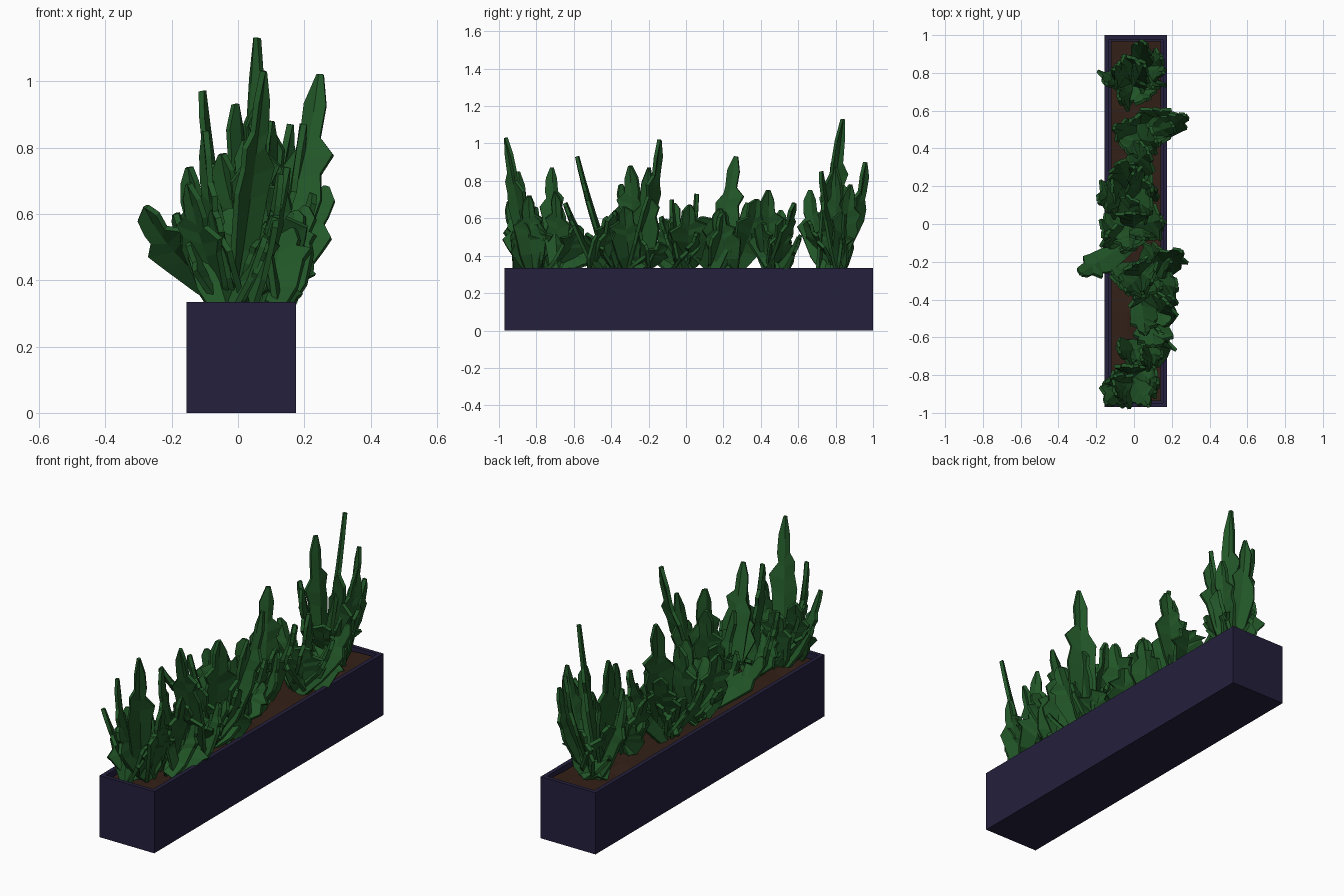
import bpy, bmesh, math, random
from mathutils import Vector

if "Cube" in bpy.data.objects:
    bpy.data.objects.remove(bpy.data.objects["Cube"])

random.seed(7)


def material(name, rgb):
    m = bpy.data.materials.new(name)
    m.diffuse_color = (*rgb, 1)
    m.use_nodes = True
    m.node_tree.nodes["Principled BSDF"].inputs["Base Color"].default_value = m.diffuse_color
    return m


BOX = material("dark_box", (0.017, 0.014, 0.046))
SOIL = material("brown_soil", (0.033, 0.015, 0.009))
LEAF = material("leaf_green", (0.016, 0.095, 0.021))


def finish(bm, name, mat):
    bmesh.ops.recalc_face_normals(bm, faces=bm.faces)
    me = bpy.data.meshes.new(name)
    bm.to_mesh(me)
    bm.free()
    me.materials.append(mat)
    ob = bpy.data.objects.new(name, me)
    bpy.context.collection.objects.link(ob)
    return ob


# Planter box with a raised rim
CX, CY, W, L, H, RIM = 0.01, 0.015, 0.33, 1.97, 0.335, 0.032
bm = bmesh.new()
bmesh.ops.create_cube(bm, size=1)
for v in bm.verts:
    v.co = (CX + v.co.x * W, CY + v.co.y * L, (v.co.z + 0.5) * H)
top = max(bm.faces, key=lambda f: f.calc_center_median().z)
bmesh.ops.inset_region(bm, faces=[top], thickness=RIM)
inner = bmesh.ops.extrude_face_region(bm, geom=[top])
bmesh.ops.delete(bm, geom=[top], context='FACES_ONLY')
for v in inner["geom"]:
    if isinstance(v, bmesh.types.BMVert):
        v.co.z = 0.25
finish(bm, "planter_box", BOX)

# Slightly uneven soil
bm = bmesh.new()
bmesh.ops.create_grid(bm, x_segments=3, y_segments=16, size=0.5)
for v in bm.verts:
    v.co = (CX + v.co.x * (W - 2 * RIM), CY + v.co.y * (L - 2 * RIM),
            0.312 + random.uniform(-0.01, 0.01))
finish(bm, "soil", SOIL)

# Leaf outline: (position along leaf, left width, right width), with teeth
OUTLINE = [(0, .4, .4), (.28, .85, .75), (.5, 1.05, .95), (.6, .75, 1.1),
           (.68, .95, .5), (.74, .4, .55), (.86, .38, .5), (1, .12, .1)]


def leaf(bm, base, tip, width):
    base, tip = Vector(base), Vector(tip)
    ctrl = base.lerp(tip, random.uniform(.55, .95))
    ctrl.z = base.z + (tip.z - base.z) * random.uniform(.3, .5)
    lean = tip - base
    angle = math.atan2(lean.y, lean.x) + math.pi / 2 + random.uniform(-.8, .8)
    side = Vector((math.cos(angle), math.sin(angle), 0))
    flip = random.random() < .5
    rows = []
    for t, a, b in OUTLINE:
        if flip:
            a, b = b, a
        p = base * (1 - t) ** 2 + ctrl * 2 * t * (1 - t) + tip * t * t
        tangent = ((ctrl - base) * (1 - t) + (tip - ctrl) * t).normalized()
        s = (side - tangent * side.dot(tangent)).normalized()
        n = tangent.cross(s)
        h = width * 0.58
        j = random.uniform(.85, 1.15)
        # the sides sweep forward of the fold so the teeth point at the tip
        fwd = tangent * h * (.35 if .4 < t < .9 else 0)
        rows.append([bm.verts.new(p - s * h * a * j + fwd),
                     bm.verts.new(p + n * h * .4 * (1 - .8 * t)),
                     bm.verts.new(p + s * h * b * j + fwd)])
    for r0, r1 in zip(rows, rows[1:]):
        for i in range(2):
            bm.faces.new((r0[i], r0[i + 1], r1[i + 1], r1[i]))


def plant(name, x, y, tips, fillers=5):
    bm = bmesh.new()

    def root():
        return (x + random.uniform(-.05, .05), y + random.uniform(-.06, .06), 0.3)

    for tx, ty, tz, w in tips:
        leaf(bm, root(), (tx, ty, tz), w)
    # short broad leaves around the foot
    for i in range(fillers):
        a = 2 * math.pi * (i + random.random() * .7) / fillers
        r = random.uniform(.09, .17)
        tx = min(max(x + r * math.cos(a), -.17), .18)
        ty = min(max(y + r * math.sin(a), -.92), .92)
        leaf(bm, root(), (tx, ty, random.uniform(.46, .64)), random.uniform(.12, .18))
    ob = finish(bm, name, LEAF)
    mod = ob.modifiers.new("thickness", 'SOLIDIFY')
    mod.thickness = 0.018
    mod.offset = 0


# Plants from front to back: root position, then leaf tips and widths
plant("plant_1", 0.0, -0.84, [
    (.08, -.965, 1.03, .11), (-.15, -.95, .69, .13), (-.1, -.9, .85, .12),
    (.13, -.84, .72, .13), (-.1, -.8, .66, .14)])
plant("plant_2", 0.06, -0.71, [
    (.04, -.72, .87, .12), (.15, -.7, .74, .11), (-.08, -.68, .66, .13),
    (.1, -.52, .42, .15)], 3)
plant("plant_3", 0.08, -0.45, [
    (.1, -.65, .68, .17), (.06, -.585, .93, .13), (.21, -.39, .62, .14)], 3)
plant("plant_4", 0.07, -0.27, [
    (.25, -.14, 1.02, .13), (.1, -.3, .88, .14), (.2, -.2, .87, .12),
    (-.05, -.35, .78, .14), (.23, -.33, .66, .15), (.02, -.2, .82, .13)], 6)
plant("plant_5", -0.02, -0.03, [
    (-.28, -.27, .62, .13), (.15, .02, .67, .15), (0, .06, .73, .14),
    (-.15, -.06, .68, .13), (.05, -.08, .7, .13)])
plant("plant_6", -0.02, 0.2, [
    (-.01, .27, .93, .13), (-.19, .12, .6, .14), (.08, .38, .7, .16),
    (.1, .18, .65, .15), (-.08, .33, .68, .13)])
plant("plant_7", 0.04, 0.47, [
    (.27, .58, .68, .12), (.12, .44, .75, .14), (-.11, .51, .64, .12),
    (.21, .52, .6, .12)], 4)
plant("plant_8", 0.0, 0.78, [
    (.06, .84, 1.13, .12), (-.11, .82, .97, .12), (.1, .72, .85, .13),
    (-.15, .74, .74, .13), (.15, .88, .78, .12), (.06, .96, .9, .11),
    (-.08, .66, .75, .12), (.16, .8, .87, .11)])
